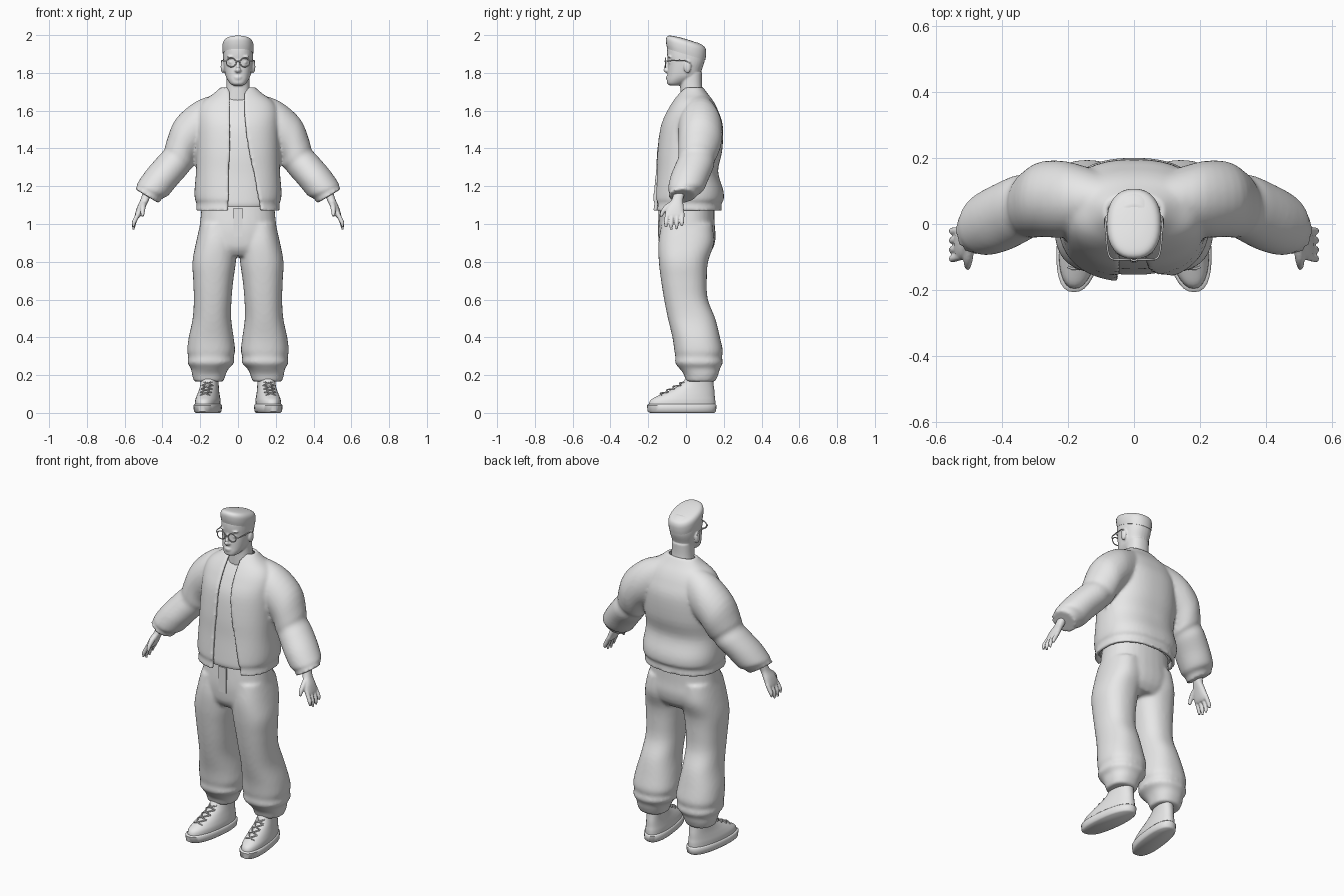
import bpy, bmesh, math
from mathutils import Matrix, Vector

if "Cube" in bpy.data.objects:
    bpy.data.objects.remove(bpy.data.objects["Cube"], do_unlink=True)

grey = bpy.data.materials.new("light grey")
grey.use_nodes = True
grey.diffuse_color = (0.8, 0.8, 0.8, 1)
for node in grey.node_tree.nodes:
    if node.type == 'BSDF_PRINCIPLED':
        node.inputs["Base Color"].default_value = grey.diffuse_color


def smooth_rows(rows, steps):
    """Catmull-Rom interpolation between rows of numbers."""
    out = []
    for i in range(len(rows) - 1):
        quad = zip(rows[max(i - 1, 0)], rows[i], rows[i + 1], rows[min(i + 2, len(rows) - 1)])
        quad = list(quad)
        for s in range(steps):
            t = s / steps
            out.append([b + t * ((c - a) / 2 + t * (a - 2.5 * b + 2 * c - d / 2
                        + t * (1.5 * (b - c) + (d - a) / 2))) for a, b, c, d in quad])
    out.append(list(rows[-1]))
    return out


def loft(bm, rings):
    """Skin closed rings of points and cap both ends."""
    loops = [[bm.verts.new(p) for p in ring] for ring in rings]
    for low, high in zip(loops, loops[1:]):
        n = len(low)
        for i in range(n):
            j = (i + 1) % n
            bm.faces.new((low[i], low[j], high[j], high[i]))
    bm.faces.new(loops[0][::-1])
    bm.faces.new(loops[-1])


def oval(t, z, cx, rx, front, back, power):
    """Point on a rounded outline, t = 0 at the front."""
    s, c = math.sin(t), math.cos(t)
    x = math.copysign(abs(s) ** (2 / power), s)
    y = math.copysign(abs(c) ** (2 / power), c)
    return Vector((cx + rx * x, (front + back) / 2 - (back - front) / 2 * y, z))


def stack(bm, rows, power=2.3, sides=32, steps=4):
    """Rows of (z, centre x, half width, front y, back y)."""
    loft(bm, [[oval(math.tau * i / sides, *row, power) for i in range(sides)]
              for row in smooth_rows(rows, steps)])


def tube(bm, points, radii, sides=10, steps=3):
    rows = smooth_rows([(*p, r) for p, r in zip(points, radii)], steps)
    rings = []
    for i, row in enumerate(rows):
        a, b = rows[max(i - 1, 0)], rows[min(i + 1, len(rows) - 1)]
        turn = (Vector(b[:3]) - Vector(a[:3])).to_track_quat('Z', 'Y')
        rings.append([Vector(row[:3]) + turn @ Vector((row[3] * math.cos(math.tau * k / sides),
                      row[3] * math.sin(math.tau * k / sides), 0)) for k in range(sides)])
    loft(bm, rings)


def ball(bm, centre, size):
    bmesh.ops.create_uvsphere(bm, u_segments=16, v_segments=10, radius=1,
                              matrix=Matrix.Translation(centre) @ Matrix.Diagonal((*size, 1)))


def finish(name, bm, mirror=False, voxel=0, relax=4):
    bmesh.ops.recalc_face_normals(bm, faces=bm.faces)
    mesh = bpy.data.meshes.new(name)
    bm.to_mesh(mesh)
    bm.free()
    mesh.materials.append(grey)
    obj = bpy.data.objects.new(name, mesh)
    bpy.context.collection.objects.link(obj)
    bpy.ops.object.select_all(action='DESELECT')
    obj.select_set(True)
    bpy.context.view_layer.objects.active = obj
    bpy.ops.object.shade_smooth_by_angle(angle=math.radians(50))
    if mirror:
        mod = obj.modifiers.new("mirror", 'MIRROR')
        mod.use_mirror_merge = False
    if voxel:
        mod = obj.modifiers.new("blend", 'REMESH')
        mod.mode = 'VOXEL'
        mod.voxel_size = voxel
        mod.use_smooth_shade = True
        mod = obj.modifiers.new("relax", 'SMOOTH')
        mod.iterations = relax
    return obj


# Jacket body: open shell, rows end with the opening on the left and right
body = [(1.725, 0, .09, -.01, .09, .06, .06), (1.69, 0, .13, -.04, .115, .035, .045),
        (1.65, 0, .185, -.07, .145, .035, .045), (1.6, 0, .213, -.1, .17, .035, .045),
        (1.52, 0, .22, -.135, .195, .04, .045), (1.39, 0, .222, -.155, .192, .06, .045),
        (1.28, 0, .222, -.162, .17, .085, .05), (1.18, 0, .23, -.172, .197, .105, .05),
        (1.13, 0, .228, -.176, .2, .115, .05), (1.11, 0, .219, -.172, .188, .12, .055),
        (1.07, 0, .224, -.177, .19, .125, .055)]
POWER, WALL = 2.4, .02
bm = bmesh.new()
rings = []
for z, cx, rx, front, back, left, right in smooth_rows(body, 4):
    start = math.asin((left / rx) ** (POWER / 2))
    end = math.tau - math.asin((right / rx) ** (POWER / 2))
    turns = [start + (end - start) * i / 60 for i in range(61)]
    outer = [oval(t, z, cx, rx, front, back, POWER) for t in turns]
    inner = [oval(t, z, cx, rx - WALL, front + WALL, back - WALL, POWER) for t in turns]
    rings.append(outer + inner[::-1])
loft(bm, rings)

# Sleeves: rows of top x, z, bottom x, z, centre y, half depth
sleeve = [(.1, 1.69, .1, 1.42, .07, .09), (.22, 1.65, .19, 1.38, .075, .115),
          (.33, 1.555, .225, 1.335, .075, .115), (.378, 1.44, .235, 1.305, .063, .105),
          (.39, 1.395, .25, 1.292, .055, .097), (.425, 1.355, .275, 1.26, .045, .103),
          (.485, 1.285, .32, 1.21, .02, .103), (.53, 1.22, .37, 1.15, 0, .095),
          (.535, 1.2, .4, 1.135, -.01, .078), (.545, 1.185, .42, 1.11, -.022, .072)]
for side in (1, -1):
    rings = []
    for tx, tz, bx, bz, cy, ry in smooth_rows(sleeve, 4):
        mid = Vector((side * (tx + bx) / 2, cy, (tz + bz) / 2))
        up = Vector((side * (tx - bx) / 2, 0, (tz - bz) / 2))
        rings.append([mid + up * math.cos(a) + Vector((0, ry * math.sin(a), 0))
                      for a in (math.tau * i / 32 for i in range(32))])
    loft(bm, rings)
finish("jacket", bm, voxel=.009)

# Shirt under the open jacket
bm = bmesh.new()
gap = WALL + .002
stack(bm, [(z - .02, cx, rx - gap, front + gap, back - gap)
           for z, cx, rx, front, back, left, right in body[:-1]], POWER, 48)
finish("shirt", bm)

# Trousers: hips and two baggy legs blended together
leg = [(1, .11, .09, -.13, .14), (.9, .115, .108, -.146, .148), (.8, .126, .115, -.144, .117),
       (.7, .131, .106, -.132, .11), (.6, .134, .1, -.116, .116), (.5, .138, .102, -.096, .155),
       (.4, .142, .119, -.072, .18), (.33, .142, .127, -.062, .195), (.295, .143, .12, -.056, .19),
       (.265, .144, .124, -.058, .196), (.235, .149, .1, -.035, .18), (.205, .154, .09, -.012, .172),
       (.165, .155, .078, 0, .155)]
bm = bmesh.new()
stack(bm, [(1.12, 0, .19, -.13, .15), (1, 0, .202, -.145, .152), (.93, 0, .212, -.146, .157),
           (.87, 0, .2, -.138, .143), (.83, 0, .16, -.11, .11)])
for side in (1, -1):
    stack(bm, [(z, side * cx, rx, front, back) for z, cx, rx, front, back in leg])
finish("trousers", bm, voxel=.01, relax=6)

# Fly flap
bm = bmesh.new()
bmesh.ops.create_cube(bm, size=1, matrix=Matrix.Translation((0, -.144, 1.01))
                      @ Matrix.Diagonal((.05, .009, .15, 1)))
finish("fly_flap", bm)


def splay(bm):
    for v in bm.verts:
        v.co.x -= .12 * (v.co.y + .02)


# Shoes
bm = bmesh.new()
stack(bm, [(0, .16, .06, -.19, .15), (.008, .16, .068, -.203, .159),
           (.04, .16, .07, -.207, .162), (.046, .16, .064, -.2, .156)], 2.4, steps=1)
splay(bm)
finish("shoe_soles", bm, mirror=True)
upper = [(.03, .16, .064, -.198, .155), (.065, .16, .063, -.19, .155), (.09, .16, .058, -.15, .152),
         (.12, .16, .051, -.085, .15), (.15, .16, .047, -.03, .146), (.185, .16, .046, 0, .142)]
bm = bmesh.new()
stack(bm, upper, 2.2)
splay(bm)
finish("shoe_uppers", bm, mirror=True)

# Crossed laces
bm = bmesh.new()
for i in range(4):
    z, y = .092 + .018 * i, -.147 + .034 * i
    for s in (1, -1):
        tube(bm, [(.16 - s * .028, y + .017, z), (.16, y + .012, z + .012),
                  (.16 + s * .028, y + .05, z + .018)], [.004] * 3, 6)
splay(bm)
finish("shoe_laces", bm, mirror=True)

# Hands: palm, four fingers and a thumb
bm = bmesh.new()
stack(bm, [(1.18, .477, .024, -.06, 0), (1.13, .493, .023, -.075, -.015),
           (1.09, .512, .022, -.102, -.012), (1.05, .528, .018, -.11, -.01),
           (1.035, .533, .012, -.1, -.02)], sides=20)
for y, tip in ((-.098, .985), (-.073, .97), (-.046, .972), (-.02, .99)):
    tube(bm, [(.525, y, 1.06), (.543, y * 1.05, 1.025), (.552, y * 1.08, (tip + 1.025) / 2),
              (.553, y * 1.08, tip)], [.012, .012, .011, .007])
tube(bm, [(.498, -.06, 1.115), (.503, -.1, 1.09), (.505, -.122, 1.065), (.505, -.133, 1.04)],
     [.016, .015, .012, .008])
finish("hands", bm, mirror=True, voxel=.0045, relax=2)

# Head with neck, nose, lips, brows, eyes and ears
bm = bmesh.new()
stack(bm, [(1.733, 0, .025, -.085, -.03), (1.742, 0, .04, -.099, -.01), (1.762, 0, .055, -.101, .03),
           (1.785, 0, .066, -.099, .07), (1.82, 0, .073, -.097, .085), (1.86, 0, .078, -.096, .098),
           (1.9, 0, .079, -.1, .1), (1.94, 0, .075, -.096, .095), (1.962, 0, .05, -.07, .06)])
stack(bm, [(1.65, 0, .078, -.03, .1), (1.7, 0, .065, -.03, .09),
           (1.74, 0, .061, -.03, .085), (1.8, 0, .06, -.03, .085)])
tube(bm, [(0, -.09, 1.872), (0, -.1, 1.845), (0, -.109, 1.82), (0, -.1, 1.806)],
     [.007, .009, .013, .011])
ball(bm, (0, -.098, 1.778), (.022, .009, .005))
ball(bm, (0, -.097, 1.769), (.019, .009, .005))
for s in (1, -1):
    ball(bm, (s * .034, -.083, 1.856), (.015, .01, .009))
    ball(bm, (s * .036, -.087, 1.886), (.024, .01, .006))
    ball(bm, (s * .012, -.1, 1.812), (.007, .009, .006))
    ball(bm, (s * .081, .008, 1.832), (.011, .02, .034))
finish("head", bm, voxel=.005, relax=3)

# Flat-topped hair, higher at the front
bm = bmesh.new()
stack(bm, [(1.898, 0, .08, -.099, .102), (1.925, 0, .083, -.105, .106), (1.953, 0, .081, -.105, .106),
           (1.97, 0, .068, -.09, .094), (1.977, 0, .04, -.05, .055), (1.979, 0, .01, -.01, .015)])
for v in bm.verts:
    v.co.z -= .3 * v.co.y
finish("hair", bm)

# Glasses
bm = bmesh.new()
turns = [math.tau * i / 20 for i in range(21)]
tube(bm, [(.036 + .026 * math.cos(a), -.108, 1.855 + .023 * math.sin(a)) for a in turns],
     [.003] * len(turns), 8, 1)
tube(bm, [(-.001, -.112, 1.862), (.011, -.108, 1.858)], [.003] * 2, 8, 1)
tube(bm, [(.062, -.108, 1.862), (.078, -.09, 1.864), (.086, -.01, 1.866), (.086, .02, 1.85)],
     [.003] * 4, 8)
finish("glasses", bm, mirror=True)
